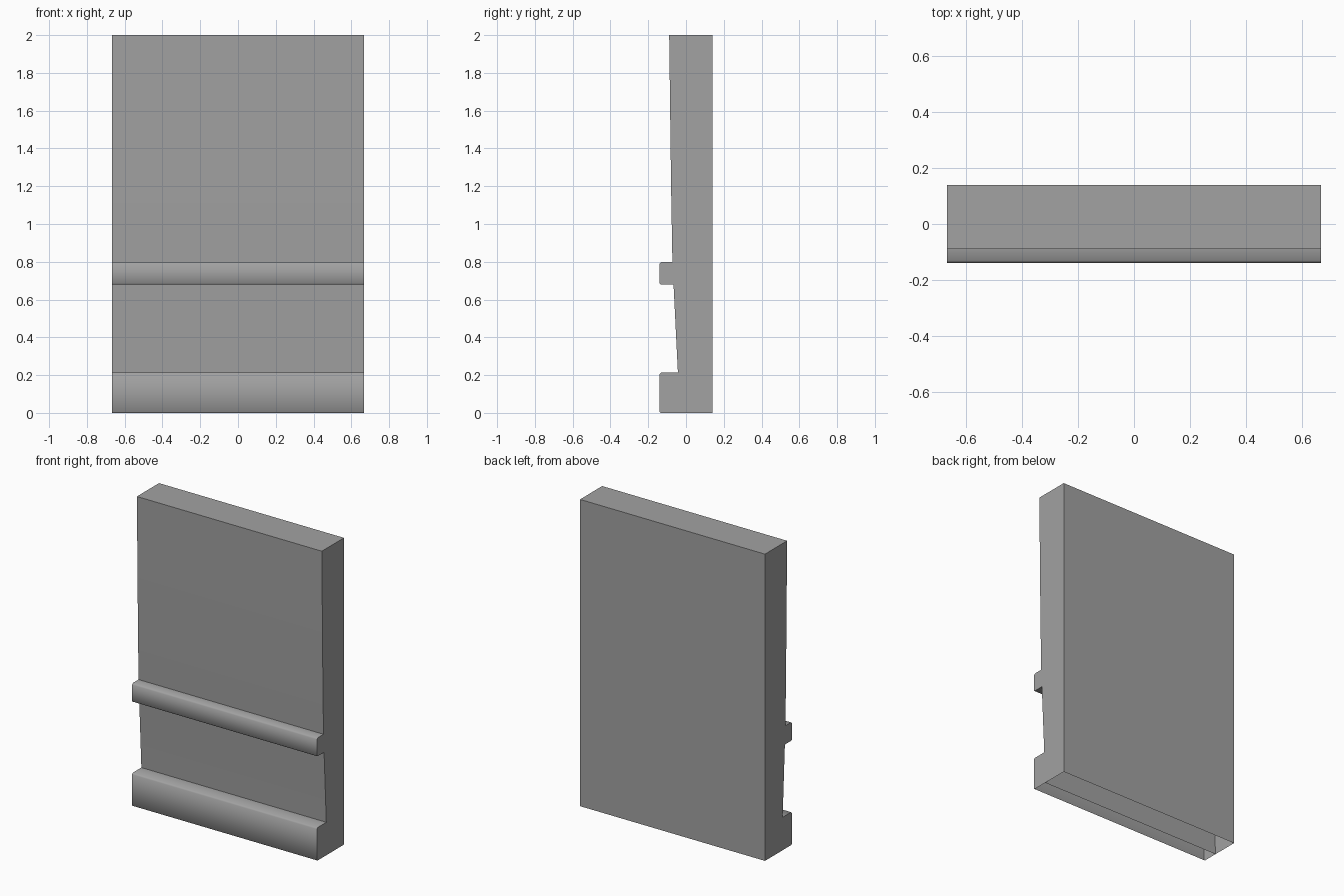
import bpy
import bmesh
from math import radians

cube = bpy.data.objects.get("Cube")
if cube:
    bpy.data.objects.remove(cube, do_unlink=True)

HALF_W = 0.667    # half width along x
FRONT = -0.139    # front of the mouldings
BACK = 0.139

grey = bpy.data.materials.new("stone_grey")
grey.use_nodes = True
colour = (0.36, 0.36, 0.36, 1)
grey.diffuse_color = colour
grey.node_tree.nodes["Principled BSDF"].inputs["Base Color"].default_value = colour


def extrude_profile(name, profile, open_edges):
    """Sweep a (y, z) profile across the width, leaving the last edges open."""
    bm = bmesh.new()
    left = [bm.verts.new((HALF_W, y, z)) for y, z in profile]
    right = [bm.verts.new((-HALF_W, y, z)) for y, z in profile]
    n = len(profile)
    for i in range(n - open_edges):
        j = (i + 1) % n
        bm.faces.new((left[j], left[i], right[i], right[j]))
    bm.faces.new(left)
    bm.faces.new(right[::-1])
    mesh = bpy.data.meshes.new(name)
    bm.to_mesh(mesh)
    bm.free()
    mesh.materials.append(grey)
    obj = bpy.data.objects.new(name, mesh)
    bpy.context.collection.objects.link(obj)
    bpy.ops.object.select_all(action="DESELECT")
    obj.select_set(True)
    bpy.context.view_layer.objects.active = obj
    bpy.ops.object.shade_smooth_by_angle(angle=radians(60))
    return obj


# Wall slab: flat back, gently curved front, open underneath
front_curve = [(-0.089, 2), (-0.084, 1.6), (-0.079, 1.2), (-0.072, 0.8),
               (-0.066, 0.68), (-0.043, 0.215), (-0.034, 0)]
extrude_profile("wall_slab", [(BACK, 0), (BACK, 2)] + front_curve, 1)

# Horizontal rail with eased edges
extrude_profile("rail", [(-0.072, 0.8), (FRONT + 0.009, 0.8), (FRONT, 0.791),
                         (FRONT, 0.685), (FRONT + 0.005, 0.68), (-0.066, 0.68)], 1)

# Plinth along the foot, open underneath and behind
extrude_profile("plinth", [(-0.043, 0.215), (FRONT + 0.009, 0.215), (FRONT, 0.206),
                           (FRONT, 0.006), (FRONT + 0.006, 0), (-0.034, 0)], 2)
